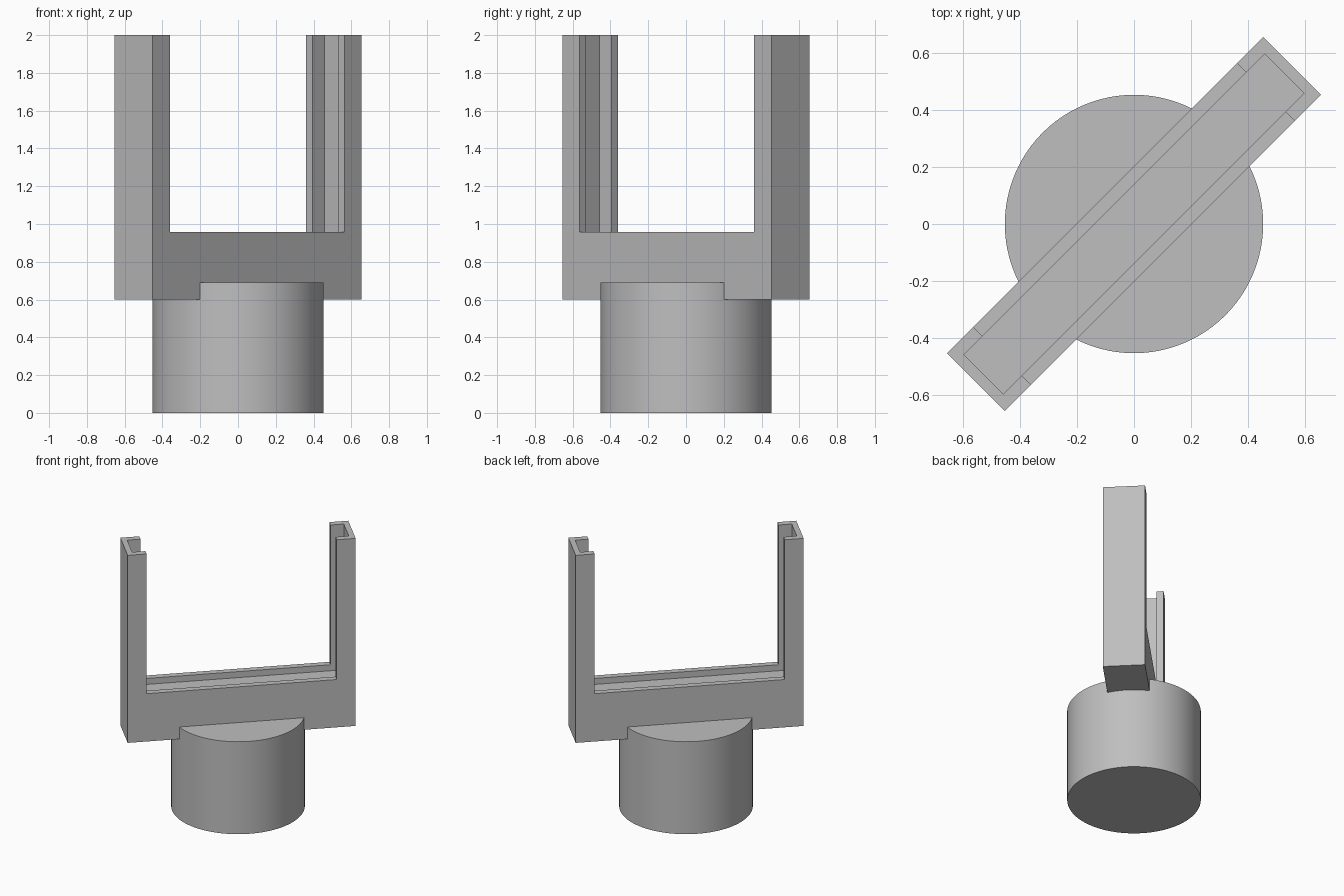
import bpy, bmesh, math
from mathutils import Matrix

if "Cube" in bpy.data.objects:
    bpy.data.objects.remove(bpy.data.objects["Cube"])

grey = bpy.data.materials.new("plain grey")
grey.diffuse_color = (0.52, 0.52, 0.52, 1)
grey.use_nodes = True
grey.node_tree.nodes["Principled BSDF"].inputs["Base Color"].default_value = grey.diffuse_color

TURN = Matrix.Rotation(math.radians(45), 4, 'Z')   # frame runs along the diagonal
HALF_LEN, HALF_WID = 0.783, 0.1435                 # outer size of the frame
SLOT_LEN, SLOT_WID = 0.744, 0.097                  # inner size of the slot
ARM_IN = 0.653                                     # inner edge of the arms
BASE, BAR_TOP, TOP = 0.60, 0.957, 2.0
SLOT_FLOOR = 0.912


def extruded(name, outline, half):
    """Extrude an (x, z) outline from y = -half to y = +half, then turn it."""
    bm = bmesh.new()
    face = bm.faces.new([bm.verts.new((x, -half, z)) for x, z in outline])
    new = bmesh.ops.extrude_face_region(bm, geom=[face])["geom"]
    bmesh.ops.translate(bm, vec=(0, 2 * half, 0),
                        verts=[v for v in new if isinstance(v, bmesh.types.BMVert)])
    bmesh.ops.recalc_face_normals(bm, faces=bm.faces)
    bm.transform(TURN)
    mesh = bpy.data.meshes.new(name)
    bm.to_mesh(mesh)
    bm.free()
    mesh.materials.append(grey)
    obj = bpy.data.objects.new(name, mesh)
    bpy.context.collection.objects.link(obj)
    return obj


# U-shaped frame: cross bar with two upright arms
right = [(HALF_LEN, BASE), (HALF_LEN, TOP), (ARM_IN, TOP), (ARM_IN, BAR_TOP)]
left = [(-x, z) for x, z in reversed(right)]
frame = extruded("slotted_frame", right + left, HALF_WID)

# Slot running down both arms and along the bar
cutter = extruded("slot_cutter", [(-SLOT_LEN, SLOT_FLOOR), (SLOT_LEN, SLOT_FLOOR),
                                  (SLOT_LEN, TOP + 0.1), (-SLOT_LEN, TOP + 0.1)], SLOT_WID)
cutter.hide_render = True
mod = frame.modifiers.new("slot", 'BOOLEAN')
mod.operation = 'DIFFERENCE'
mod.solver = 'EXACT'
mod.object = cutter
bpy.context.view_layer.objects.active = frame
bpy.ops.object.modifier_apply(modifier=mod.name)
bpy.data.objects.remove(cutter)

# Round base plug
bpy.ops.mesh.primitive_cylinder_add(vertices=96, radius=0.452, depth=0.69,
                                    location=(0, 0, 0.345))
plug = bpy.context.object
plug.name = "round_base"
plug.data.materials.append(grey)
bpy.ops.object.shade_smooth_by_angle(angle=math.radians(30))
